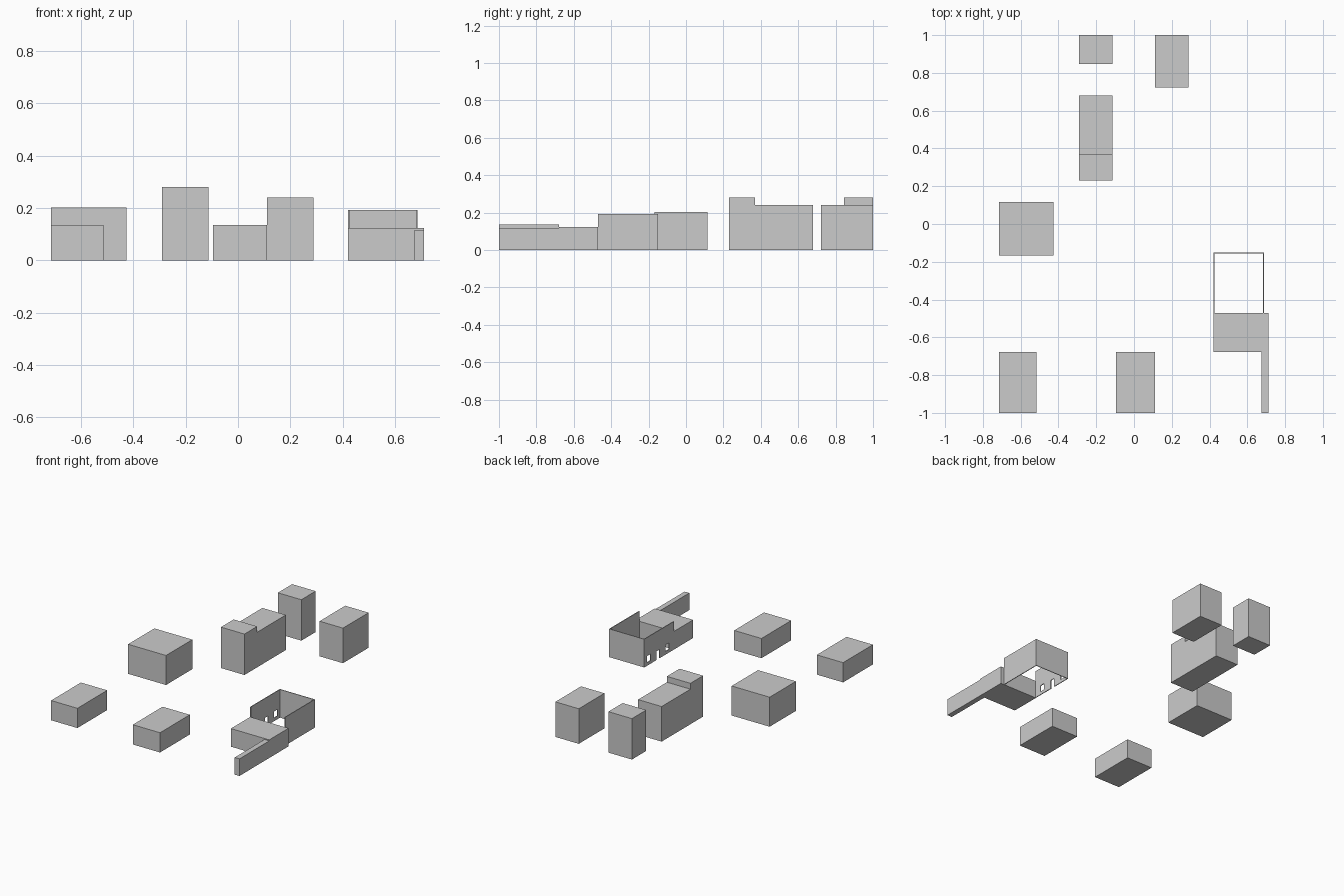
import bpy, bmesh
from mathutils import Vector

if "Cube" in bpy.data.objects:
    bpy.data.objects.remove(bpy.data.objects["Cube"])

grey = bpy.data.materials.new("light_grey")
grey.diffuse_color = (0.6, 0.6, 0.6, 1)
grey.use_nodes = True
grey.node_tree.nodes["Principled BSDF"].inputs["Base Color"].default_value = grey.diffuse_color


def prism(name, points, direction):
    """Extrude a flat outline along a direction into a closed solid."""
    bm = bmesh.new()
    face = bm.faces.new([bm.verts.new(p) for p in points])
    out = bmesh.ops.extrude_face_region(bm, geom=[face])
    moved = [g for g in out["geom"] if isinstance(g, bmesh.types.BMVert)]
    bmesh.ops.translate(bm, verts=moved, vec=Vector(direction))
    bmesh.ops.recalc_face_normals(bm, faces=bm.faces)
    mesh = bpy.data.meshes.new(name)
    bm.to_mesh(mesh)
    bm.free()
    mesh.materials.append(grey)
    obj = bpy.data.objects.new(name, mesh)
    bpy.context.collection.objects.link(obj)
    return obj


def block(name, x0, x1, y0, y1, z1, z0=0.0):
    pts = [(x0, y0, z0), (x1, y0, z0), (x1, y1, z0), (x0, y1, z0)]
    return prism(name, pts, (0, 0, z1 - z0))


# Free-standing blocks
block("front_left_block", -0.714, -0.515, -1.0, -0.678, 0.135)
block("front_middle_block", -0.096, 0.11, -1.0, -0.678, 0.135)
block("left_block", -0.714, -0.427, -0.168, 0.116, 0.202)
block("back_left_tower", -0.291, -0.113, 0.846, 1.0, 0.28)
block("back_right_block", 0.111, 0.288, 0.723, 1.0, 0.24)

# Stepped block, extruded from its side profile
step = [(0.231, 0), (0.679, 0), (0.679, 0.24), (0.368, 0.24), (0.368, 0.28), (0.231, 0.28)]
prism("stepped_block", [(-0.291, y, z) for y, z in step], (0.178, 0, 0))

# Low annex and the garden wall running forward from it
block("annex", 0.421, 0.711, -0.678, -0.47, 0.124)
block("garden_wall", 0.675, 0.711, -1.0, -0.678, 0.117)

# Roofless room: thin U-shaped walls, open at the front above the annex
x0, x1, y0, y1, t = 0.421, 0.687, -0.47, -0.15, 0.005
u_plan = [(x0, y0), (x0 + t, y0), (x0 + t, y1 - t), (x1 - t, y1 - t),
          (x1 - t, y0), (x1, y0), (x1, y1), (x0, y1)]
room = prism("room_walls", [(x, y, 0) for x, y in u_plan], (0, 0, 0.193))

# Door and two windows cut through the left wall
openings = {"window_back": (-0.2, 0.036, 0.022, 0.066),
            "door": (-0.3, 0.034, -0.02, 0.06),
            "window_front": (-0.4, 0.036, 0.022, 0.066)}
for name, (y, w, z0, z1) in openings.items():
    cutter = block(name + "_cutter", x0 - 0.02, x0 + 0.03, y - w / 2, y + w / 2, z1, z0)
    cutter.hide_render = True
    cutter.hide_viewport = False
    cutter.display_type = 'WIRE'
    mod = room.modifiers.new(name, 'BOOLEAN')
    mod.operation = 'DIFFERENCE'
    mod.solver = 'EXACT'
    mod.object = cutter
